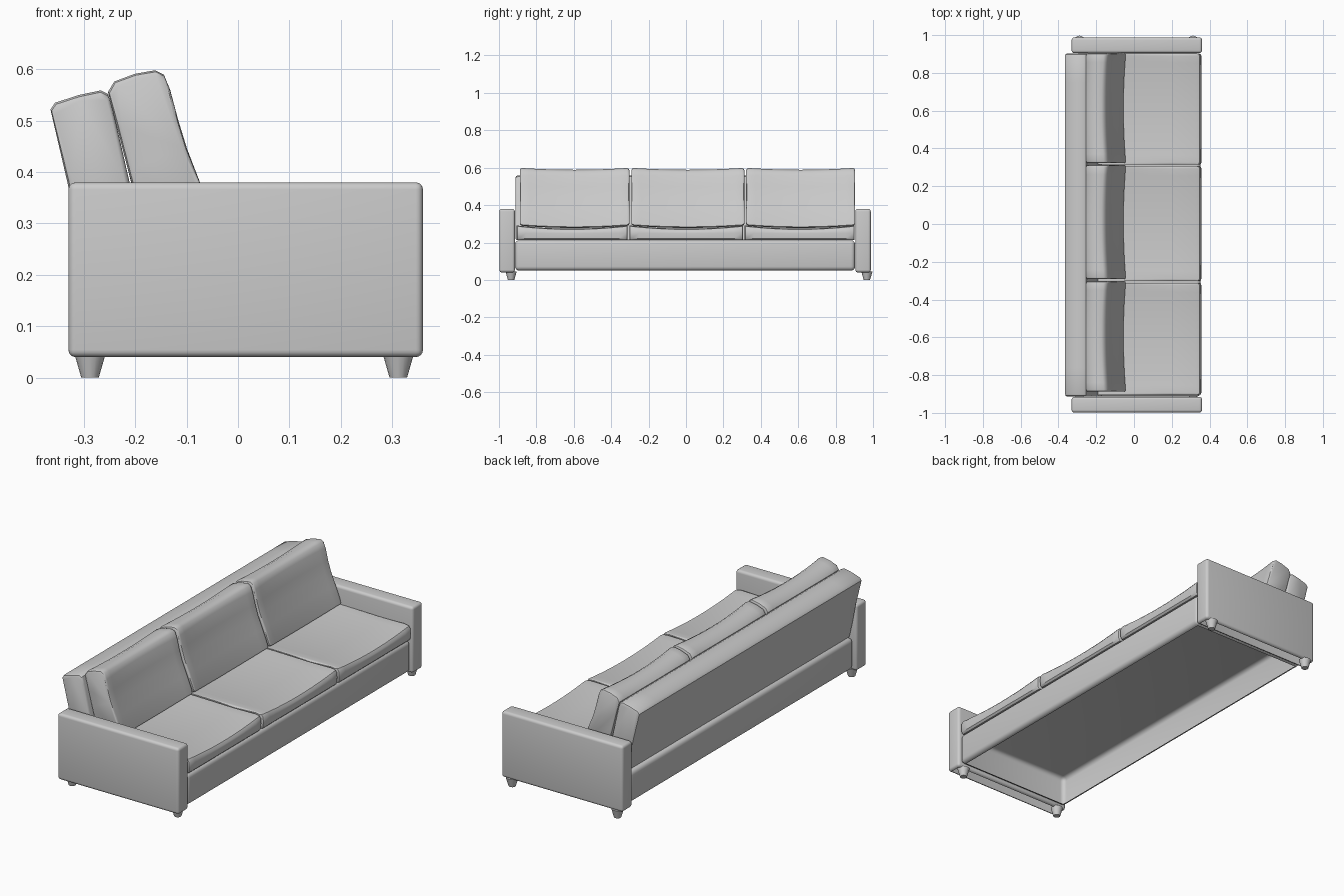
import bpy, bmesh, math

if "Cube" in bpy.data.objects:
    bpy.data.objects.remove(bpy.data.objects["Cube"])


def finish(bm, name):
    bmesh.ops.recalc_face_normals(bm, faces=bm.faces)
    me = bpy.data.meshes.new(name)
    bm.to_mesh(me)
    bm.free()
    ob = bpy.data.objects.new(name, me)
    bpy.context.collection.objects.link(ob)
    bpy.ops.object.select_all(action='DESELECT')
    bpy.context.view_layer.objects.active = ob
    ob.select_set(True)
    bpy.ops.object.shade_smooth_by_angle(angle=math.radians(40))
    return ob


def open_box(name, x0, x1, y0, y1, z0, z1, r):
    """Rounded box whose flat underside is left open."""
    bm = bmesh.new()
    bmesh.ops.create_cube(bm, size=1)
    for v in bm.verts:
        v.co.x = x0 + (v.co.x + 0.5) * (x1 - x0)
        v.co.y = y0 + (v.co.y + 0.5) * (y1 - y0)
        v.co.z = z0 + (v.co.z + 0.5) * (z1 - z0)
    bmesh.ops.bevel(bm, geom=bm.edges[:], offset=r, segments=4, profile=0.5, affect='EDGES')
    bm.normal_update()
    under = [f for f in bm.faces if f.normal.z < -0.999]
    bmesh.ops.delete(bm, geom=under, context='FACES')
    return finish(bm, name)


def cushion(name, profile, y0, y1, sag, r=0.012, n=12):
    """Side profile (x, z) swept along y; sag(x, z) is the offset at mid length."""
    bm = bmesh.new()
    rings = []
    for i in range(n + 1):
        # first and last rings are pulled in to round the ends
        for inset, y in ([(r, y0), (r * 0.3, y0 + r * 0.3), (0, y0 + r)] if i == 0 else
                         [(0, y1 - r), (r * 0.3, y1 - r * 0.3), (r, y1)] if i == n else
                         [(0, y0 + (y1 - y0) * i / n)]):
            u = 2 * (y - y0) / (y1 - y0) - 1
            t = 1 - u * u
            cx = sum(p[0] for p in profile) / len(profile)
            cz = sum(p[1] for p in profile) / len(profile)
            ring = []
            for x, z in profile:
                dx, dz = sag(x, z)
                d = math.hypot(x - cx, z - cz)
                k = 1 - inset / d
                ring.append(bm.verts.new((cx + (x - cx) * k + dx * t, y, cz + (z - cz) * k + dz * t)))
            rings.append(ring)
    m = len(profile)
    for a, b in zip(rings, rings[1:]):
        for j in range(m):
            bm.faces.new((a[j], a[(j + 1) % m], b[(j + 1) % m], b[j]))
    bm.faces.new(rings[0])
    bm.faces.new(rings[-1])
    return finish(bm, name)


# Arms
open_box("left_arm", -0.33, 0.36, -0.998, -0.915, 0.04, 0.38, 0.014)
open_box("right_arm", -0.33, 0.36, 0.905, 0.988, 0.04, 0.38, 0.014)

# Hollow base
open_box("base", -0.315, 0.352, -0.914, 0.904, 0.05, 0.212, 0.022)

# Feet
for fy in (-0.935, 0.967):
    for fx in (-0.288, 0.312):
        bm = bmesh.new()
        bmesh.ops.create_cone(bm, cap_ends=True, segments=16, radius1=0.017, radius2=0.03, depth=0.045)
        bmesh.ops.translate(bm, verts=bm.verts, vec=(fx, fy, 0.0225))
        finish(bm, "foot")

# Reclined back rest
back = [(-0.295, 0.213), (-0.313, 0.29), (-0.332, 0.38), (-0.365, 0.522), (-0.356, 0.535),
        (-0.31, 0.55), (-0.267, 0.559), (-0.253, 0.552), (-0.243, 0.52),
        (-0.211, 0.38), (-0.19, 0.29), (-0.172, 0.213)]
cushion("back_rest", back, -0.912, 0.902, lambda x, z: (0, 0))

# Seat cushions, dipped in the middle
seat = [(-0.2, 0.213), (0.346, 0.213), (0.355, 0.222), (0.357, 0.25), (0.355, 0.275), (0.346, 0.287),
        (0.325, 0.291), (0.2, 0.291), (0.08, 0.291), (-0.04, 0.291), (-0.2, 0.291)]
for y0, y1 in ((-0.905, -0.312), (-0.302, 0.306), (0.314, 0.902)):
    cushion("seat_cushion", seat, y0, y1, lambda x, z: (0, -0.017 if z > 0.27 else 0))

# Leaning back cushions with a hollowed front
lean = [(-0.182, 0.29), (-0.213, 0.40), (-0.236, 0.49), (-0.253, 0.556), (-0.241, 0.577),
        (-0.2, 0.592), (-0.16, 0.599), (-0.143, 0.59), (-0.131, 0.56), (-0.115, 0.50),
        (-0.098, 0.445), (-0.073, 0.38), (-0.045, 0.305), (-0.043, 0.296), (-0.052, 0.29)]


def lean_sag(x, z):
    front = x > -0.217 - (z - 0.40) * 0.25 + 0.05
    return (-0.013 if front else 0, -0.01 if z > 0.57 else (-0.012 if z < 0.32 else 0))


for y0, y1 in ((-0.888, -0.303), (-0.292, 0.312), (0.322, 0.904)):
    cushion("back_cushion", lean, y0, y1, lean_sag)
